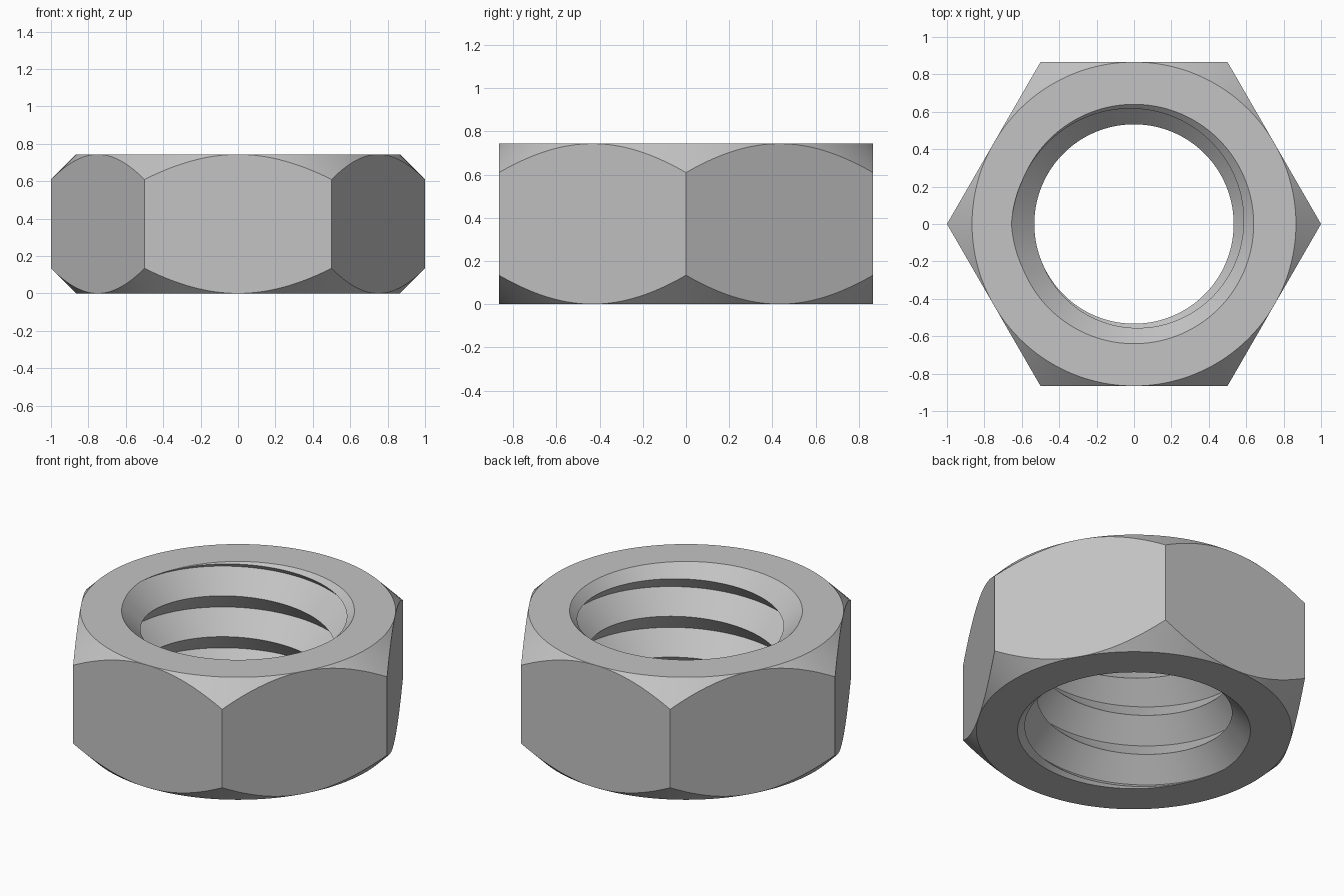
import bpy, bmesh, math

cube = bpy.data.objects.get("Cube")
if cube:
    bpy.data.objects.remove(cube, do_unlink=True)

HEIGHT = 0.743
FLAT = math.sqrt(3) / 2        # distance from axis to each hexagon side
ROOT, CREST = 0.655, 0.533     # thread radii
MOUTH = 0.64                   # countersink radius at both faces
PITCH = HEIGHT / 3
SLOPE = (ROOT - CREST) / (PITCH / 2)
STEPS = 180

steel = bpy.data.materials.new("grey_steel")
steel.use_nodes = True
color = (0.55, 0.55, 0.55, 1)
steel.diffuse_color = color
steel.node_tree.nodes["Principled BSDF"].inputs["Base Color"].default_value = color


def trim(depth, is_root):
    """Cut a thread point by the nearest face and its 45 degree countersink."""
    if is_root:
        if depth >= 0:
            return ROOT, depth
        return max(MOUTH, ROOT + SLOPE * depth), 0
    inner = depth + PITCH / 2
    ridge = (SLOPE * inner - (ROOT - MOUTH)) / (1 + SLOPE)
    if ridge <= depth:
        return CREST, depth
    ridge = max(ridge, 0)
    return max(MOUTH - ridge, ROOT - SLOPE * abs(inner)), ridge


def bore_profile(turn):
    """Radius and height of the thread edges at one angle, bottom to top."""
    points = []
    for half in range(-2, 7):
        z = PITCH * (turn + half / 2)
        is_root = half % 2 == 0
        if z < HEIGHT / 2:
            points.append(trim(z, is_root))
        else:
            r, depth = trim(HEIGHT - z, is_root)
            points.append((r, HEIGHT - depth))
    for face in (0, HEIGHT):
        widest = max([r for r, z in points if abs(z - face) < 1e-6], default=MOUTH)
        points = [(widest if abs(z - face) < 1e-6 else r, z) for r, z in points]
    return points


def outer_profile(angle):
    """Hexagon side with chamfered corners, top to bottom."""
    side = FLAT / math.cos(angle % (math.pi / 3) - math.pi / 6)
    drop = side - FLAT
    return [(FLAT, HEIGHT), (side, HEIGHT - drop), (side, drop), (FLAT, 0)]


# Sweep the full section once around the axis
bm = bmesh.new()
columns = []
for i in range(STEPS + 1):
    angle = 2 * math.pi * i / STEPS - math.pi
    section = bore_profile(i / STEPS) + outer_profile(angle)
    columns.append([bm.verts.new((r * math.cos(angle), r * math.sin(angle), z))
                    for r, z in section])
for a, b in zip(columns, columns[1:]):
    for k in range(len(a)):
        n = (k + 1) % len(a)
        bm.faces.new((a[k], a[n], b[n], b[k]))
bmesh.ops.remove_doubles(bm, verts=bm.verts, dist=1e-5)
bmesh.ops.dissolve_degenerate(bm, edges=bm.edges, dist=1e-5)
bmesh.ops.recalc_face_normals(bm, faces=bm.faces)

mesh = bpy.data.meshes.new("hex_nut")
bm.to_mesh(mesh)
bm.free()
mesh.materials.append(steel)
nut = bpy.data.objects.new("hex_nut", mesh)
bpy.context.collection.objects.link(nut)
bpy.context.view_layer.objects.active = nut
nut.select_set(True)
bpy.ops.object.shade_smooth_by_angle(angle=math.radians(30))
